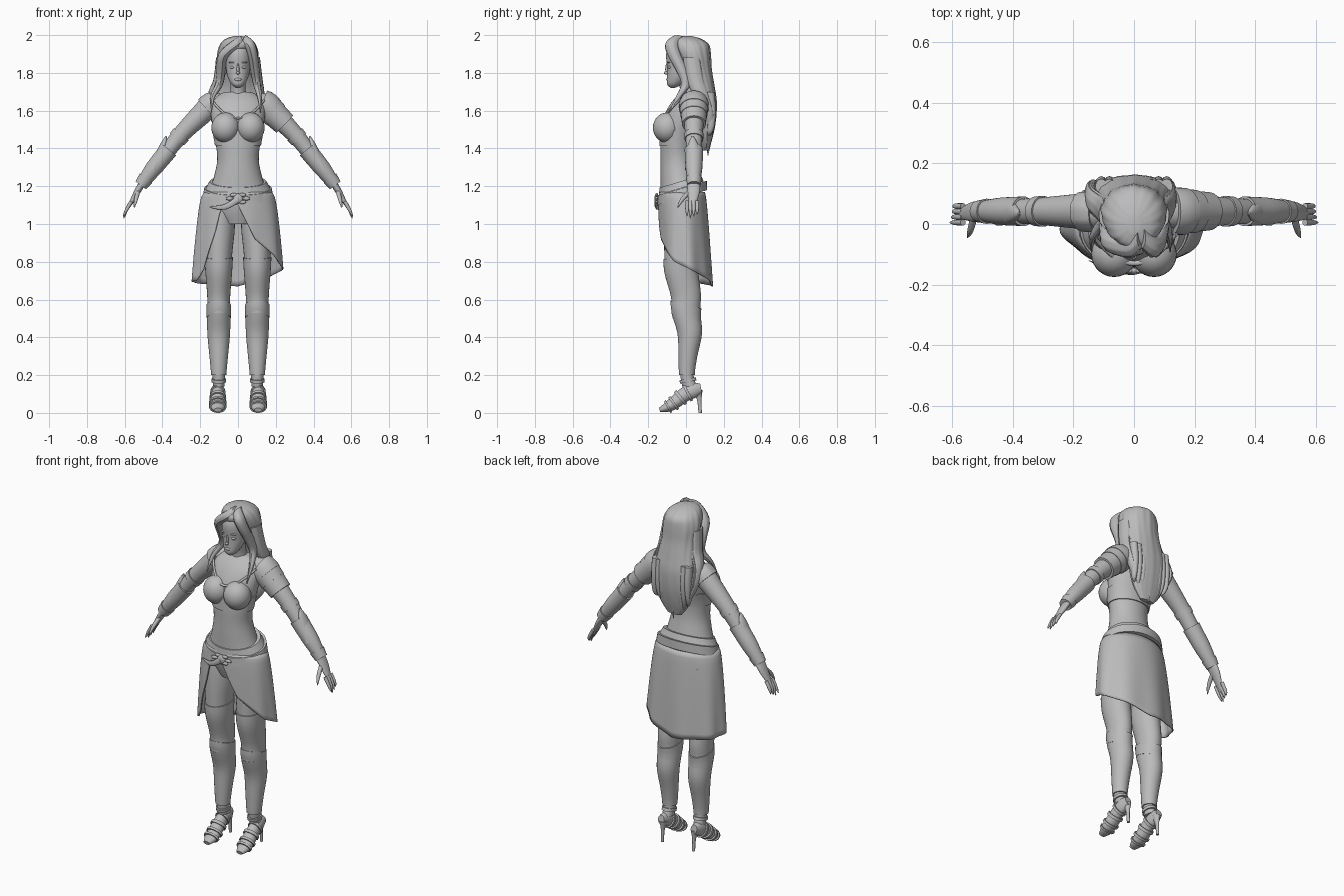
import bpy, bmesh, math, random
from mathutils import Vector

X, Y = Vector((1, 0, 0)), Vector((0, 1, 0))
random.seed(4)
if "Cube" in bpy.data.objects:
    bpy.data.objects.remove(bpy.data.objects["Cube"], do_unlink=True)

GREY = (.5, .5, .5, 1)
clay = bpy.data.materials.new("plain grey")
clay.use_nodes = True
clay.diffuse_color = GREY
clay.node_tree.nodes["Principled BSDF"].inputs["Base Color"].default_value = GREY


def finish(name, bm):
    """Turn a bmesh into a smooth shaded object."""
    bmesh.ops.recalc_face_normals(bm, faces=bm.faces)
    mesh = bpy.data.meshes.new(name)
    bm.to_mesh(mesh)
    bm.free()
    mesh.materials.append(clay)
    obj = bpy.data.objects.new(name, mesh)
    bpy.context.collection.objects.link(obj)
    bpy.ops.object.select_all(action='DESELECT')
    obj.select_set(True)
    bpy.context.view_layer.objects.active = obj
    bpy.ops.object.shade_smooth_by_angle(angle=math.radians(50))
    return obj


def spline(points, steps=4):
    """Catmull-Rom interpolation of tuples of any length."""
    result, last = [], len(points) - 1
    for i in range(last):
        a, b, c, d = (points[min(max(j, 0), last)] for j in range(i - 1, i + 3))
        for k in range(steps):
            t = k / steps
            result.append([q + t * (r - p + t * (2 * p - 5 * q + 4 * r - s + t * (3 * q - p - 3 * r + s))) / 2
                           for p, q, r, s in zip(a, b, c, d)])
    return result + [list(points[last])]


def loft(name, rings, side=Y, flip=1, grow=0, slope=0, wave=0, sides=32):
    """Skin ellipses (x, y, z, radius across, radius along side)."""
    bm, loops = bmesh.new(), []
    for i, (x, y, z, across_radius, side_radius) in enumerate(rings):
        centre = Vector((x, y, z))
        ahead = Vector(rings[min(i + 1, len(rings) - 1)][:3])
        behind = Vector(rings[max(i - 1, 0)][:3])
        across = side.cross(ahead - behind).normalized()
        loop = []
        for k in range(sides):
            a = math.tau * k / sides
            ripple = 1 + wave * (math.sin(9 * a + math.sin(i / 5)) + math.sin(17 * a))
            p = centre + ripple * (across * math.cos(a) * (across_radius + grow)
                                   + side * math.sin(a) * (side_radius + grow))
            p.z += slope * (p.y - y)
            loop.append(bm.verts.new((p.x * flip, p.y, p.z)))
        loops.append(loop)
    for low, high in zip(loops, loops[1:]):
        for k in range(sides):
            j = (k + 1) % sides
            bm.faces.new((low[k], low[j], high[j], high[k]))
    bm.faces.new(loops[0])
    bm.faces.new(loops[-1])
    return finish(name, bm)


def upright(*rows, x=0):
    """Smooth rings from rows of (y, z, radius across, radius deep) at one x."""
    return spline([(x, *row) for row in rows])


def strand(name, path, width, thick, **options):
    """A smooth strip that narrows to a point at the end of its path."""
    points = spline(path)
    rings = []
    for i, point in enumerate(points):
        size = max(.1, 1 - (i / (len(points) - 1)) ** 3)
        rings.append((*point, width * size, thick * size))
    return loft(name, rings, **options)


def ball(name, centre, radii):
    bm = bmesh.new()
    bmesh.ops.create_uvsphere(bm, u_segments=28, v_segments=16, radius=1)
    for v in bm.verts:
        v.co = Vector(c + r * p for c, r, p in zip(centre, radii, v.co))
    return finish(name, bm)


# Torso, neck and head
TORSO = upright((-.02, 1, .09, .08), (-.02, 1.1, .17, .11), (-.035, 1.24, .13, .1), (-.045, 1.34, .11, .09),
                (-.045, 1.44, .12, .09), (-.025, 1.55, .14, .1), (0, 1.64, .14, .08), (.02, 1.69, .09, .05),
                (.02, 1.7, .05, .04))
loft("torso", TORSO, sides=40)
loft("neck", upright((.02, 1.66, .05, .05), (.01, 1.71, .04, .04), (-.01, 1.78, .04, .04)))
loft("head", upright((-.07, 1.72, .01, .01), (-.06, 1.74, .035, .04), (-.04, 1.78, .055, .06), (-.03, 1.83, .064, .07),
                     (-.02, 1.9, .07, .085), (-.01, 1.95, .06, .075), (0, 1.98, .03, .04)))
ball("nose_bridge", (0, -.1, 1.82), (.007, .01, .03))
ball("nose_tip", (0, -.105, 1.8), (.01, .012, .009))
ball("lips", (0, -.095, 1.765), (.018, .01, .009))

# Top garment band and neckline
loft("bust_band", TORSO[15:19], grow=.006, sides=40)
loft("neckline_trim", [(i / 50, i * i / 500 - .13, i * i / 500 + 1.56, .006, .008) for i in range(-7, 8)])

ARM = spline([(x, .042, z, r, r) for x, z, r in (
    (.09, 1.64, .05), (.14, 1.63, .06), (.2, 1.575, .056), (.3, 1.475, .046),
    (.385, 1.37, .04), (.45, 1.29, .036), (.515, 1.205, .022))])
LEG = upright((-.01, 1.08, .08, .1), (-.015, .98, .085, .1), (-.025, .85, .072, .09), (-.025, .75, .066, .084),
              (0, .62, .056, .074), (0, .53, .055, .07), (.02, .42, .053, .058), (.01, .3, .042, .043),
              (.005, .2, .033, .035), (.02, .14, .03, .04), x=.102)
FOOT = upright((.08, .13, .025, .02), (.04, .12, .04, .03), (-.01, .095, .038, .034), (-.06, .055, .034, .039),
               (-.1, .03, .026, .037), (-.14, .015, .012, .02), x=.107)

for flip, hand in ((1, "left_"), (-1, "right_")):
    ball(hand + "bust", (.066 * flip, -.1, 1.51), (.075, .075, .08))
    ball(hand + "eye", (.028 * flip, -.085, 1.83), (.016, .012, .008))
    ball(hand + "eyebrow", (.03 * flip, -.09, 1.855), (.02, .01, .004))
    ball(hand + "ear", (.067 * flip, -.015, 1.82), (.01, .018, .028))

    # Arm, hand and fingers
    loft(hand + "arm", ARM, flip=flip)
    strand(hand + "palm", [(.51, .04, 1.21), (.54, .04, 1.16), (.59, .03, 1.07)], .018, .035, flip=flip)
    for finger in range(4):
        y = .005 + .018 * finger
        tip = 1.03 + .01 * abs(finger - 1)
        strand(hand + "finger_%d" % finger, [(.565, y, 1.12), (.59, y, 1.075), (.61 - y / 4, y, tip)],
               .01, .01, flip=flip, sides=12)
    strand(hand + "thumb", [(.53, .02, 1.17), (.54, -.02, 1.13), (.55, -.045, 1.085)],
           .012, .012, side=X, flip=flip, sides=12)

    # Forearm guard with a raised point at the elbow
    loft(hand + "bracer", ARM[15:], flip=flip, grow=.008)
    loft(hand + "bracer_cuff", ARM[-3:], flip=flip, grow=.013)
    strand(hand + "elbow_point", [(.45, .04, 1.29), (.41, .04, 1.37), (.38, .035, 1.465)], .03, .045, flip=flip)
    loft(hand + "arm_band", ARM[12:14], flip=flip, grow=.005)

    # Leg, stocking and tall boot with a knee guard
    loft(hand + "leg", LEG, flip=flip)
    loft(hand + "stocking", LEG[9:21], flip=flip, grow=.005, slope=.1)
    loft(hand + "boot_shaft", LEG[20:33], flip=flip, grow=.007)
    loft(hand + "knee_guard", LEG[18:22], flip=flip, grow=.009, slope=-.25)

    # High heeled shoe with straps
    loft(hand + "foot", FOOT, side=X, flip=flip)
    for start in (6, 9, 12, 15):
        loft(hand + "foot_strap_%d" % start, FOOT[start:start + 2], side=X, flip=flip, grow=.008)
    loft(hand + "ankle_strap", LEG[33:35], flip=flip, grow=.007, slope=.2)
    loft(hand + "heel", upright((.06, .12, .022, .028), (.07, .07, .01, .012), (.075, 0, .008, .009), x=.102), flip=flip)

# Layered plates on the left shoulder, a small cap on the right
for i in range(3):
    loft("shoulder_plate_%d" % i, ARM[3 + 2 * i:7 + 2 * i], grow=.018 - .003 * i)
loft("right_shoulder_cap", ARM[3:7], flip=-1, grow=.008, wave=.02)

# Hip belt, waist band, buckle and hanging sash
loft("hip_belt", upright((-.02, 1.14, .188, .132), (-.02, 1.19, .178, .13)), slope=.3, sides=40)
loft("waist_band", upright((-.025, 1.19, .17, .118), (-.03, 1.225, .15, .11)), slope=.3, sides=40)
ball("buckle", (0, -.155, 1.135), (.026, .012, .026))
for i in range(6):
    a = math.tau * i / 6
    ball("buckle_petal_%d" % i, (.045 * math.cos(a), -.155, 1.135 + .022 * math.sin(a)), (.02, .008, .01))
strand("sash", [(0, -.16, 1.13), (-.07, -.155, 1.09), (-.15, -.12, 1.09)], .016, .008)

# Open fronted skirt: angle from the front against hem height
WAIST = 1.17
HEM = [(-180, .67), (-66, .7), (-52, .76), (-33, .95), (-25, 1.1), (0, 1.1), (24, .92), (66, .8), (180, .67)]


def hem_height(angle):
    for (a, low), (b, high) in zip(HEM, HEM[1:]):
        if a <= angle <= b:
            return low + (high - low) * (angle - a) / (b - a)


bm, columns = bmesh.new(), []
for degrees in range(-180, 180, 4):
    a, column = math.radians(degrees), []
    for row in range(17):
        drop = (WAIST - hem_height(degrees)) * row / 16
        flare = math.sqrt(drop)
        fold = 1 + .06 * drop * math.sin(8 * a)
        x = (.18 + .09 * flare) * math.sin(a) * fold
        y = .04 * drop - .02 - (.12 + .03 * flare) * math.cos(a) * fold
        column.append(bm.verts.new((x, y, WAIST - drop)))
    columns.append(column)
for left, right in zip(columns, columns[1:] + columns[:1]):
    for row in range(16):
        bm.faces.new((left[row], right[row], right[row + 1], left[row + 1]))
skirt = finish("skirt", bm)
skirt.modifiers.new("thickness", 'SOLIDIFY').thickness = .006

# Long hair: main mass, loose ends, then swept front locks
loft("hair_mass", upright((0, 1.995, .02, .03), (.005, 1.98, .065, .075), (.02, 1.95, .094, .1), (.036, 1.9, .108, .094),
                          (.06, 1.82, .106, .075), (.09, 1.73, .112, .06), (.105, 1.65, .128, .057),
                          (.11, 1.55, .12, .048), (.108, 1.46, .095, .033), (.105, 1.39, .045, .015)),
     wave=.012, sides=72)
for i in range(-4, 5):
    x = .027 * i
    end = 1.36 + abs(x) * .8 + random.uniform(0, .03)
    strand("hair_end_%d" % (i + 4), [(x, .125, 1.7), (x, .135, 1.6), (x, .13, 1.5), (x * .85, .115, end)],
           .02, .024, sides=12)
for flip, hand, spread in ((1, "left_", 0), (-1, "right_", .02)):
    part = .025 * flip
    strand(hand + "front_lock", [(part, -.045, 1.975), (part + .035, -.075, 1.95), (.078, -.06, 1.89),
                                 (.09, -.02, 1.81), (.1, 0, 1.74), (.115 + spread, -.04, 1.67),
                                 (.12 + spread, -.09, 1.59)], .028, .035, flip=flip, wave=.03)
    strand(hand + "side_lock", [(.09, .03, 1.88), (.105, .05, 1.76), (.118 + spread, .08, 1.68),
                                (.12 + spread, .12, 1.58), (.1, .13, 1.48)], .026, .045, flip=flip, wave=.03)
strand("forehead_hair", [(.06, -.045, 1.945), (.01, -.07, 1.945), (-.055, -.06, 1.92), (-.09, -.035, 1.86)],
       .028, .034, wave=.02)
